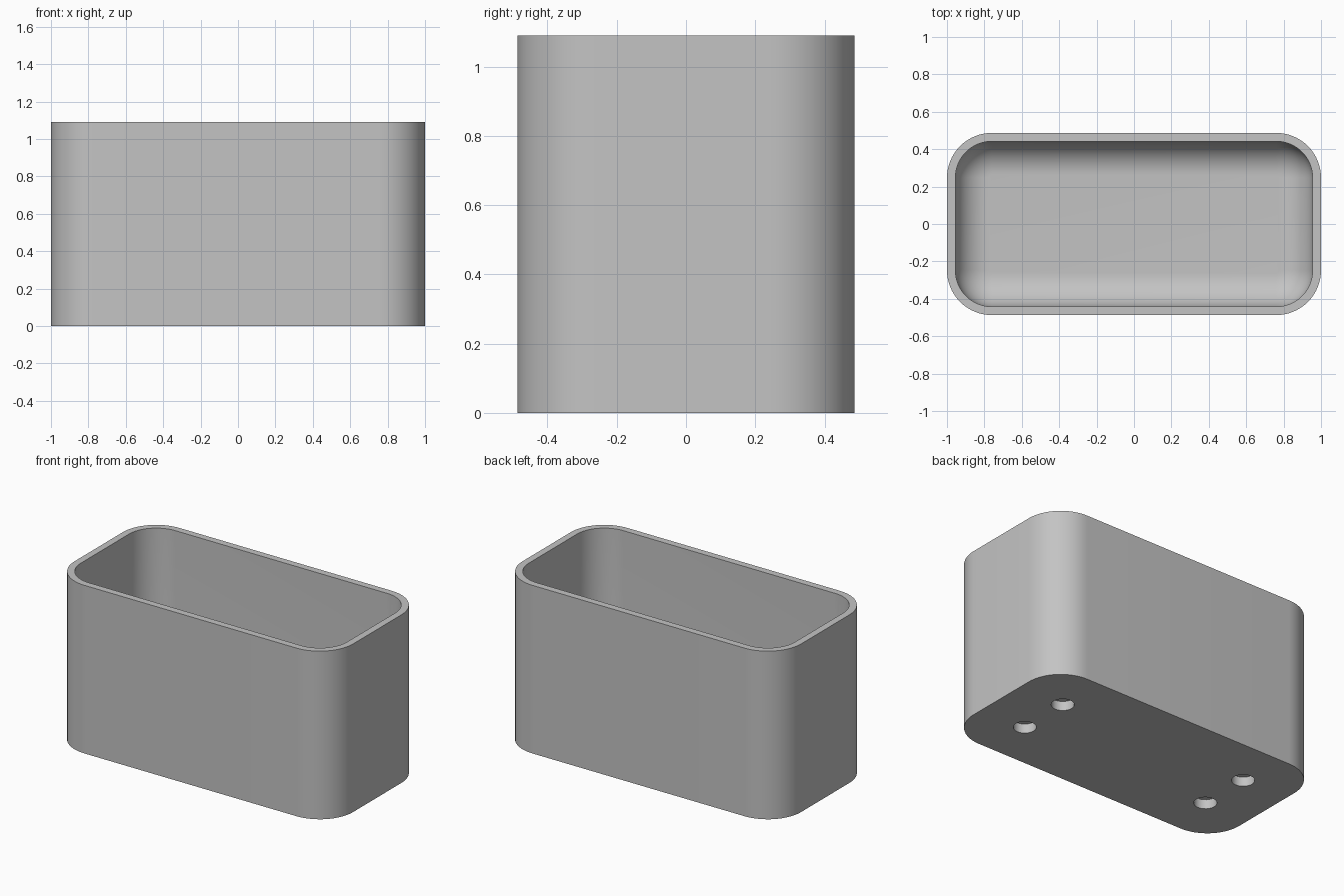
import bpy, bmesh, math

cube = bpy.data.objects.get("Cube")
if cube:
    bpy.data.objects.remove(cube, do_unlink=True)

# Overall dimensions
HALF_X, HALF_Y, HEIGHT = 1.0, 0.487, 1.09
WALL, FLOOR = 0.045, 0.09
CORNER, FILLET = 0.24, 0.18
HOLE_X, HOLE_Y, HOLE_R, HOLE_DEPTH = 0.68, 0.17, 0.067, 0.06
SEGMENTS = 16

grey = bpy.data.materials.new("light grey")
grey.use_nodes = True
colour = (0.55, 0.55, 0.55, 1)
grey.diffuse_color = colour
grey.node_tree.nodes["Principled BSDF"].inputs["Base Color"].default_value = colour


def rounded_ring(bm, inset, z):
    """Rounded rectangle, concentric with the outer outline."""
    r = CORNER - inset
    cx, cy = HALF_X - CORNER, HALF_Y - CORNER
    ring = []
    for q, (sx, sy) in enumerate([(1, 1), (-1, 1), (-1, -1), (1, -1)]):
        for i in range(SEGMENTS + 1):
            a = (q + i / SEGMENTS) * math.pi / 2
            ring.append(bm.verts.new((sx * cx + r * math.cos(a), sy * cy + r * math.sin(a), z)))
    return ring


# Box body: outside wall, rim, inside wall and filleted floor in one loft
levels = [(0, 0), (0, HEIGHT), (WALL, HEIGHT)]
for i in range(SEGMENTS + 1):
    a = i / SEGMENTS * math.pi / 2
    levels.append((WALL + FILLET * (1 - math.cos(a)), FLOOR + FILLET * (1 - math.sin(a))))

bm = bmesh.new()
rings = [rounded_ring(bm, inset, z) for inset, z in levels]
for low, high in zip(rings, rings[1:]):
    for i in range(len(low)):
        j = (i + 1) % len(low)
        bm.faces.new((low[i], low[j], high[j], high[i]))
bm.faces.new(rings[0][::-1])
bm.faces.new(rings[-1])
bmesh.ops.recalc_face_normals(bm, faces=bm.faces)
mesh = bpy.data.meshes.new("box_body")
bm.to_mesh(mesh)
bm.free()
mesh.materials.append(grey)
body = bpy.data.objects.new("box_body", mesh)
bpy.context.collection.objects.link(body)

# Four blind holes in the underside
bm = bmesh.new()
for sx in (-1, 1):
    for sy in (-1, 1):
        made = bmesh.ops.create_cone(bm, cap_ends=True, segments=32, radius1=HOLE_R,
                                     radius2=HOLE_R, depth=2 * HOLE_DEPTH)
        bmesh.ops.translate(bm, verts=made["verts"], vec=(sx * HOLE_X, sy * HOLE_Y, 0))
cutter_mesh = bpy.data.meshes.new("hole_cutter")
bm.to_mesh(cutter_mesh)
bm.free()
cutter_mesh.materials.append(grey)
cutter = bpy.data.objects.new("hole_cutter", cutter_mesh)
cutter.hide_render = True
bpy.context.collection.objects.link(cutter)

cut = body.modifiers.new("holes", 'BOOLEAN')
cut.operation = 'DIFFERENCE'
cut.solver = 'EXACT'
cut.object = cutter
bpy.ops.object.select_all(action='DESELECT')
body.select_set(True)
bpy.context.view_layer.objects.active = body
bpy.ops.object.modifier_apply(modifier=cut.name)
bpy.data.objects.remove(cutter, do_unlink=True)
bpy.ops.object.shade_smooth_by_angle(angle=math.radians(35))
